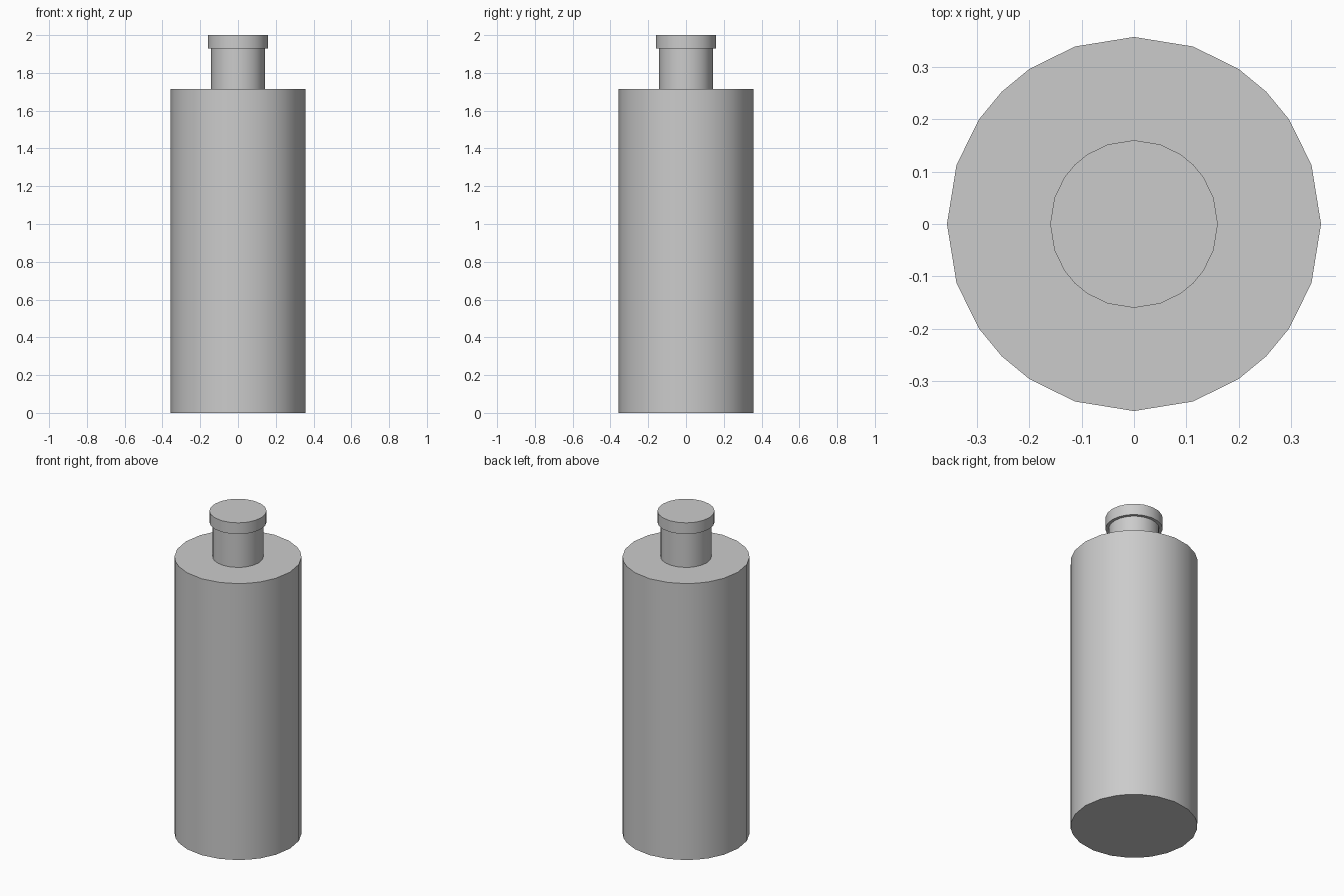
import bpy
import bmesh
from math import radians, cos, sin

default = bpy.data.objects.get("Cube")
if default:
    bpy.data.objects.remove(default, do_unlink=True)

# Single plain grey material
GREY = (0.6, 0.6, 0.6, 1.0)
grey = bpy.data.materials.new("plain_grey")
grey.use_nodes = True
grey.diffuse_color = GREY
grey.node_tree.nodes["Principled BSDF"].inputs["Base Color"].default_value = GREY

# Unevenly spaced facets, repeated in every quadrant
QUADRANT = (0, 18.4, 34, 45, 56, 71.6)
ANGLES = [radians(q * 90 + a) for q in range(4) for a in QUADRANT]


def lathe(name, profile):
    """Closed solid from (radius, height) rings, bottom to top."""
    bm = bmesh.new()
    rings = [[bm.verts.new((r * cos(a), r * sin(a), z)) for a in ANGLES]
             for r, z in profile]
    n = len(ANGLES)
    for low, high in zip(rings, rings[1:]):
        for i in range(n):
            j = (i + 1) % n
            bm.faces.new((low[i], low[j], high[j], high[i]))
    bm.faces.new(rings[0][::-1])
    bm.faces.new(rings[-1])
    mesh = bpy.data.meshes.new(name)
    bm.to_mesh(mesh)
    bm.free()
    mesh.materials.append(grey)
    obj = bpy.data.objects.new(name, mesh)
    bpy.context.collection.objects.link(obj)
    bpy.ops.object.select_all(action='DESELECT')
    obj.select_set(True)
    bpy.context.view_layer.objects.active = obj
    bpy.ops.object.shade_smooth_by_angle(angle=radians(35))
    return obj


# Bottle: body, flat shoulder, neck and lip as one shell
lathe("bottle", [(0.357, 0), (0.357, 1.715), (0.142, 1.715),
                 (0.142, 1.93), (0.16, 1.93), (0.16, 2)])
